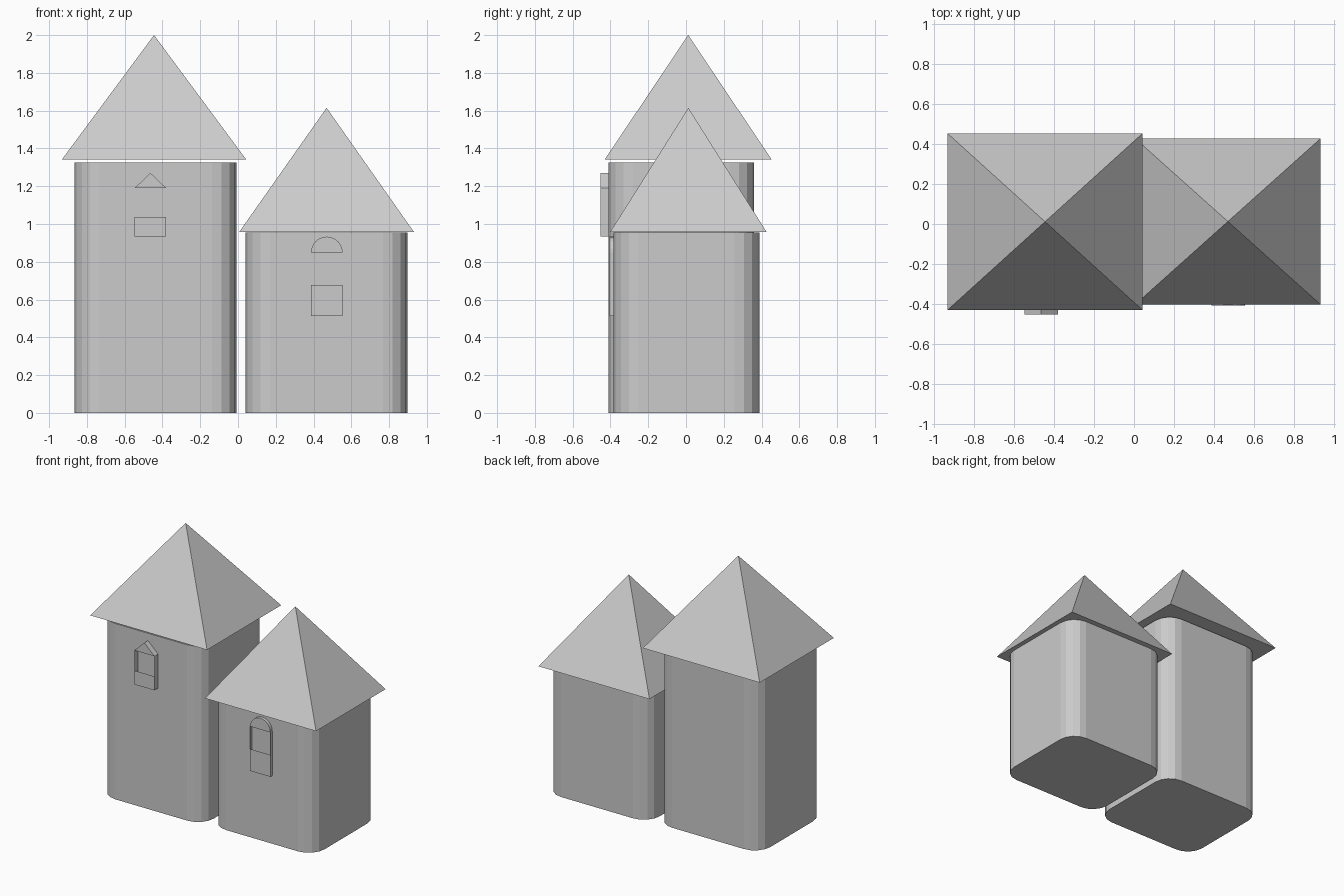
import bpy, bmesh
from math import sin, cos, pi

if "Cube" in bpy.data.objects:
    bpy.data.objects.remove(bpy.data.objects["Cube"])


def make(name, faces):
    """Build one object from lists of corner points, one list per face."""
    bm = bmesh.new()
    for pts in faces:
        bm.faces.new([bm.verts.new(p) for p in pts])
    bmesh.ops.remove_doubles(bm, verts=bm.verts, dist=1e-5)
    bmesh.ops.recalc_face_normals(bm, faces=bm.faces)
    me = bpy.data.meshes.new(name)
    bm.to_mesh(me)
    bm.free()
    ob = bpy.data.objects.new(name, me)
    bpy.context.collection.objects.link(ob)
    return ob


def walls(name, x0, x1, y0, y1, h, r=0.13, seg=4):
    """Rounded rectangular tower body."""
    ring = []
    corners = [(x1 - r, y1 - r), (x0 + r, y1 - r), (x0 + r, y0 + r), (x1 - r, y0 + r)]
    for q, (cx, cy) in enumerate(corners):
        for i in range(seg + 1):
            a = (q + i / seg) * pi / 2
            ring.append((cx + r * cos(a), cy + r * sin(a)))
    low = [(x, y, 0) for x, y in ring]
    top = [(x, y, h) for x, y in ring]
    n = len(ring)
    sides = [[low[i], low[(i + 1) % n], top[(i + 1) % n], top[i]] for i in range(n)]
    return make(name, sides + [low, top])


def roof(name, x0, x1, y0, y1, z0, z1):
    """Four-sided pyramid with a closed underside."""
    b = [(x0, y0, z0), (x1, y0, z0), (x1, y1, z0), (x0, y1, z0)]
    tip = ((x0 + x1) / 2, (y0 + y1) / 2, z1)
    return make(name, [b] + [[b[i], b[(i + 1) % 4], tip] for i in range(4)])


def window(name, x0, x1, yf, yb, z0, z_sill, z1, z2, seg):
    """Thin side sheets, lower front panel and a gable (2 sides) or arch head."""
    faces = [[(x, yf, a), (x, yb, a), (x, yb, b), (x, yf, b)]
             for x in (x0, x1) for a, b in ((z0, z_sill), (z_sill, z1))]
    faces.append([(x0, yf, z0), (x1, yf, z0), (x1, yf, z_sill), (x0, yf, z_sill)])
    faces.append([(x0, yf, z0), (x1, yf, z0), (x1, yb, z0), (x0, yb, z0)])
    c, rx = (x0 + x1) / 2, (x1 - x0) / 2
    arc = [(c + rx * cos(pi * i / seg), z1 + (z2 - z1) * sin(pi * i / seg))
           for i in range(seg + 1)]
    faces.append([(x, yf, z) for x, z in arc])
    for (xa, za), (xb, zb) in zip(arc, arc[1:]):
        faces.append([(xa, yf, za), (xb, yf, zb), (xb, yb, zb), (xa, yb, za)])
    return make(name, faces)


# tall tower
walls("tall_tower_walls", -0.865, -0.007, -0.41, 0.36, 1.325)
roof("tall_tower_roof", -0.932, 0.043, -0.43, 0.453, 1.342, 2.0)
window("tall_tower_window", -0.547, -0.38, -0.453, -0.41, 0.933, 1.038, 1.19, 1.27, 2)

# short tower
walls("short_tower_walls", 0.04, 0.898, -0.383, 0.388, 0.956)
roof("short_tower_roof", 0.006, 0.932, -0.402, 0.427, 0.957, 1.615)
window("short_tower_window", 0.386, 0.554, -0.406, -0.383, 0.513, 0.678, 0.848, 0.933, 12)
